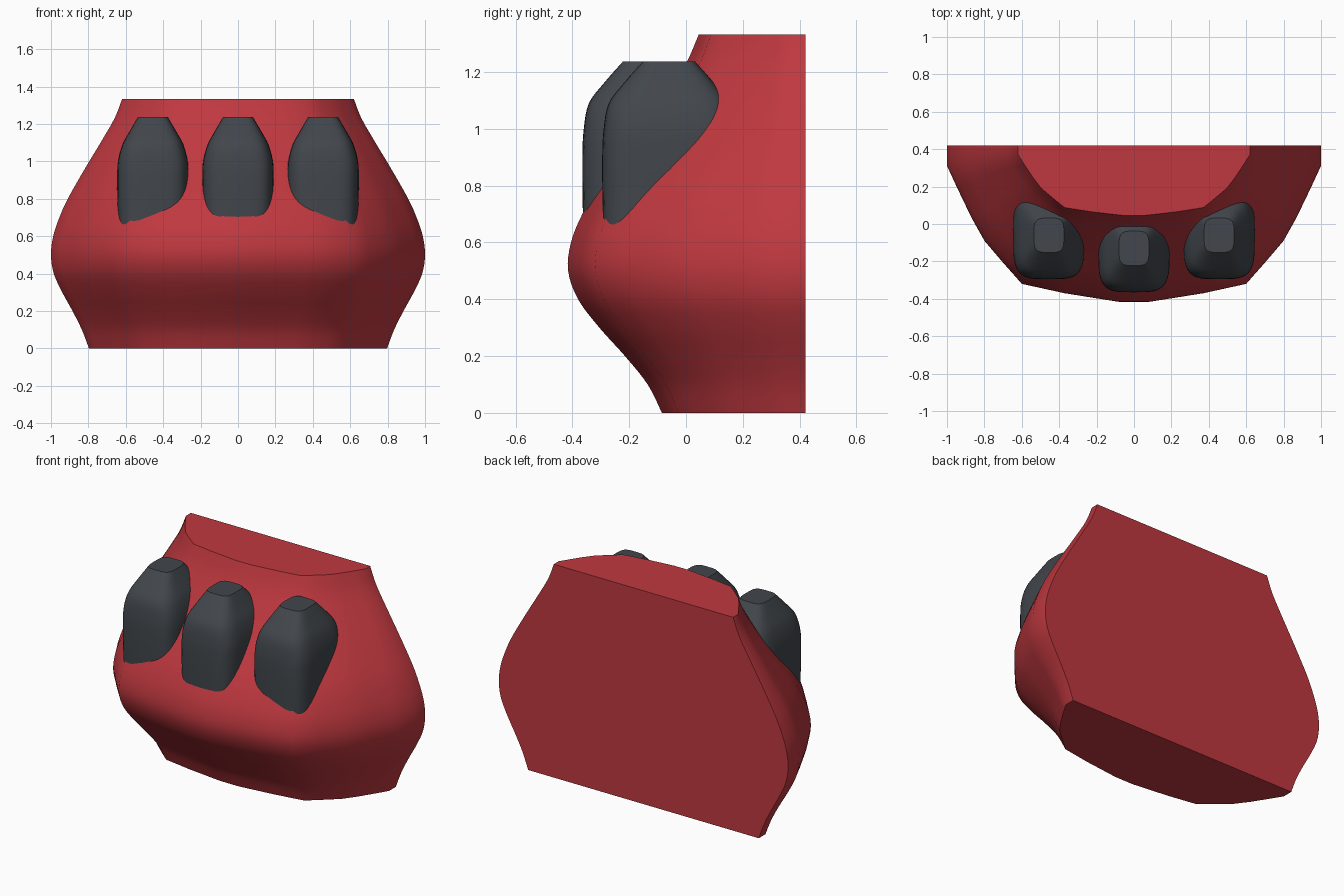
import bpy, bmesh
from math import cos, sin, pi, radians, copysign

if "Cube" in bpy.data.objects:
    bpy.data.objects.remove(bpy.data.objects["Cube"], do_unlink=True)


def material(name, rgb):
    mat = bpy.data.materials.new(name)
    mat.use_nodes = True
    mat.diffuse_color = (*rgb, 1)
    mat.node_tree.nodes["Principled BSDF"].inputs["Base Color"].default_value = (*rgb, 1)
    return mat


def smooth_path(pts, steps):
    """Catmull-Rom curve through the given tuples."""
    ends = [pts[0]] + pts + [pts[-1]]
    out = []
    for a, b, c, d in zip(ends, ends[1:], ends[2:], ends[3:]):
        for s in range(steps):
            t = s / steps
            out.append(tuple(
                0.5 * (2 * q + (r - p) * t + (2 * p - 5 * q + 4 * r - w) * t ** 2
                       + (3 * q - p - 3 * r + w) * t ** 3)
                for p, q, r, w in zip(a, b, c, d)))
    return out + [pts[-1]]


def loft(name, rings, mat, angle):
    """Skin a stack of closed rings and cap both ends."""
    bm = bmesh.new()
    loops = [[bm.verts.new(p) for p in ring] for ring in rings]
    for low, high in zip(loops, loops[1:]):
        for i in range(len(low)):
            j = (i + 1) % len(low)
            bm.faces.new((low[i], low[j], high[j], high[i]))
    bm.faces.new(loops[0])
    bm.faces.new(loops[-1])
    bmesh.ops.recalc_face_normals(bm, faces=bm.faces)
    mesh = bpy.data.meshes.new(name)
    bm.to_mesh(mesh)
    bm.free()
    mesh.materials.append(mat)
    obj = bpy.data.objects.new(name, mesh)
    bpy.context.collection.objects.link(obj)
    bpy.ops.object.select_all(action="DESELECT")
    obj.select_set(True)
    bpy.context.view_layer.objects.active = obj
    bpy.ops.object.shade_smooth_by_angle(angle=radians(angle))
    return obj


red = material("red", (0.52, 0.04, 0.05))
charcoal = material("charcoal", (0.054, 0.062, 0.072))

# Bulging body: one flat-backed section, scaled along the height
BACK = 0.42
half = [(1, 0), (1, 0.13), (0.95, 0.26), (0.87, 0.46), (0.8, 0.61),
        (0.7, 0.75), (0.6, 0.885), (0.37, 0.945), (0.08, 1)]
section = half + [(-x, d) for x, d in reversed(half)]
# height, half width, front y
levels = [(0, 0.797, -0.085), (0.1, 0.835, -0.135), (0.2, 0.885, -0.215),
          (0.3, 0.94, -0.305), (0.4, 0.985, -0.38), (0.5, 1.0, -0.415),
          (0.6, 0.988, -0.405), (0.7, 0.955, -0.365), (0.8, 0.91, -0.305),
          (0.95, 0.825, -0.19), (1.1, 0.735, -0.08), (1.23, 0.66, 0.0),
          (1.333, 0.62, 0.045)]
loft("body", [[(x * w, BACK - d * (BACK - f), z) for x, d in section]
              for z, w, f in smooth_path(levels, 4)], red, 50)

# Three rounded-square studs set into the front
# height, half width, half depth
stud_levels = [(0.55, 0.185, 0.23), (0.75, 0.189, 0.234), (0.9, 0.191, 0.235),
               (1.0, 0.187, 0.23), (1.09, 0.163, 0.212), (1.16, 0.125, 0.16),
               (1.237, 0.08, 0.092)]


def squircle(angle):
    return [copysign(abs(v) ** 0.5, v) for v in (cos(angle), sin(angle))]


outline = [squircle(2 * pi * i / 40) for i in range(40)]
for name, cx, cy in (("right_stud", -0.455, -0.06), ("middle_stud", 0, -0.13),
                     ("left_stud", 0.455, -0.06)):
    loft(name, [[(cx + x * w, cy + y * d, z) for x, y in outline]
                for z, w, d in smooth_path(stud_levels, 4)], charcoal, 36)
